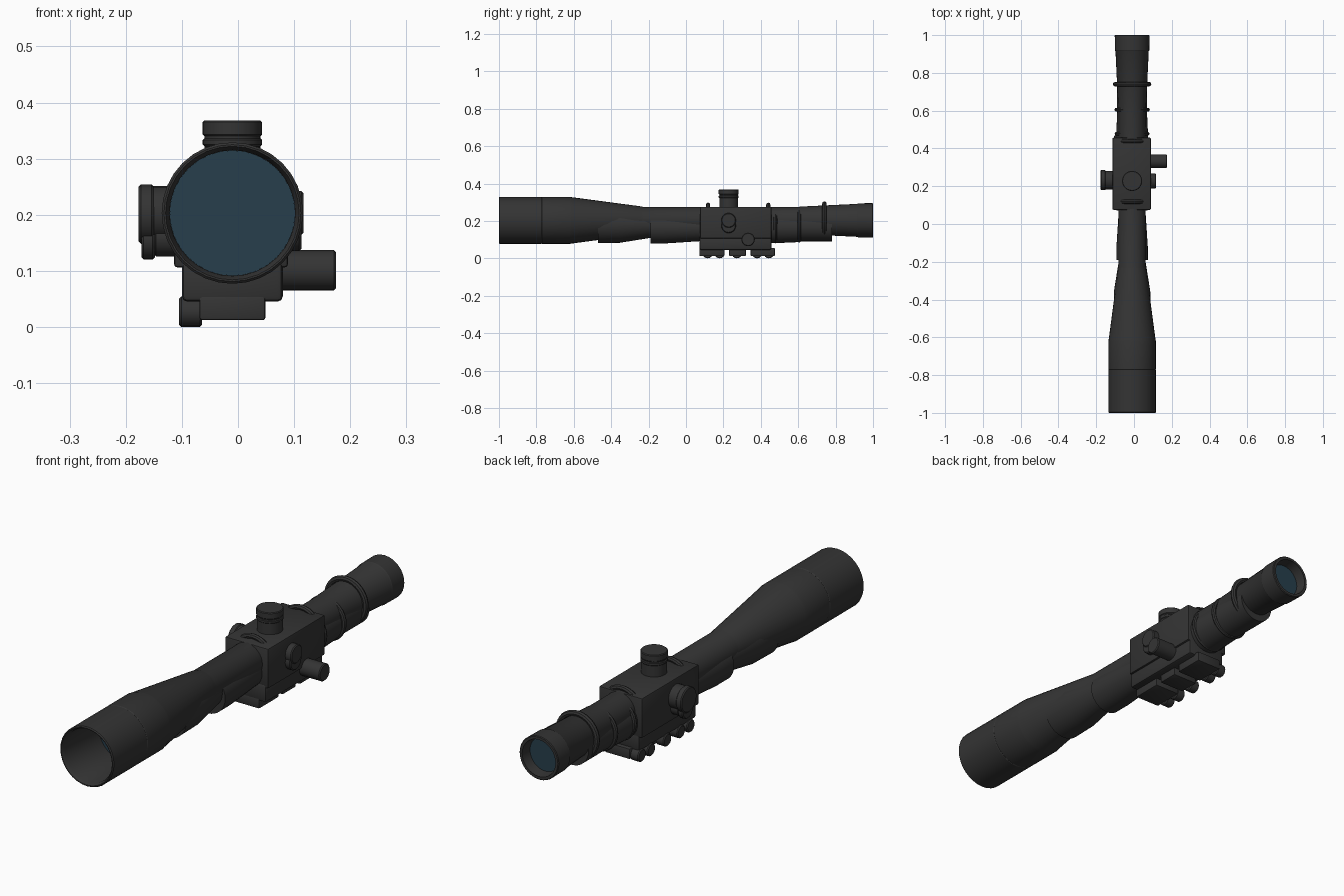
import bpy, bmesh, math
from mathutils import Matrix, Vector

if "Cube" in bpy.data.objects:
    bpy.data.objects.remove(bpy.data.objects["Cube"])

CX, CZ = -0.01, 0.203   # optical axis


def material(name, rgb):
    m = bpy.data.materials.new(name)
    m.diffuse_color = (*rgb, 1)
    m.use_nodes = True
    m.node_tree.nodes["Principled BSDF"].inputs["Base Color"].default_value = m.diffuse_color
    return m


BLACK = material("matte black", (0.034, 0.034, 0.034))
GLASS = material("blue glass", (0.020, 0.049, 0.072))


def finish(bm, name, mat, angle=30):
    bmesh.ops.recalc_face_normals(bm, faces=bm.faces)
    me = bpy.data.meshes.new(name)
    bm.to_mesh(me)
    bm.free()
    ob = bpy.data.objects.new(name, me)
    bpy.context.collection.objects.link(ob)
    me.materials.append(mat)
    bpy.ops.object.select_all(action='DESELECT')
    bpy.context.view_layer.objects.active = ob
    ob.select_set(True)
    bpy.ops.object.shade_smooth_by_angle(angle=math.radians(angle))
    return ob


def lathe(name, profile, axis, origin, mat=BLACK, n=32, closed=False):
    """Revolve (distance along axis, radius) points; ends are capped unless closed."""
    rot = Vector((0, 0, 1)).rotation_difference(Vector(axis)).to_matrix()
    bm = bmesh.new()
    rings = []
    for d, r in profile:
        rings.append([bm.verts.new(rot @ Vector((r * math.cos(2 * math.pi * i / n),
                      r * math.sin(2 * math.pi * i / n), d)) + Vector(origin)) for i in range(n)])
    pairs = list(zip(rings, rings[1:]))
    if closed:
        pairs.append((rings[-1], rings[0]))
    else:
        bm.faces.new(rings[0])
        bm.faces.new(rings[-1])
    for a, b in pairs:
        for i in range(n):
            j = (i + 1) % n
            bm.faces.new((a[i], a[j], b[j], b[i]))
    return finish(bm, name, mat)


def box(name, lo, hi, bevel):
    lo, hi = Vector(lo), Vector(hi)
    bm = bmesh.new()
    bmesh.ops.create_cube(bm, size=1, matrix=Matrix.Translation((lo + hi) / 2)
                          @ Matrix.Diagonal((*(hi - lo), 1)))
    bmesh.ops.bevel(bm, geom=bm.edges[:], offset=bevel, segments=2, profile=0.5, affect='EDGES')
    return finish(bm, name, BLACK)


def along_y(name, profile, z=CZ, mat=BLACK, closed=False):
    return lathe(name, profile, (0, 1, 0), (CX, 0, z), mat, closed=closed)


def knob(name, start, end, r, axis, origin, n=24):
    c = 0.004
    return lathe(name, [(start, r - c), (start + c, r), (end - c, r), (end, r - c)], axis, origin, n=n)


def ring(name, y, major, minor, z=CZ):
    pts = [(y + minor * math.sin(a * math.pi / 4), major + minor * math.cos(a * math.pi / 4))
           for a in range(8)]
    return along_y(name, pts, z, closed=True)


# Main tube with recessed sockets at both ends
along_y("main_tube", [
    (-0.75, 0.112), (-0.985, 0.112), (-1.0, 0.119), (-1.0, 0.122), (-0.996, 0.126),
    (-0.774, 0.126), (-0.771, 0.124), (-0.768, 0.126),
    (-0.62, 0.126), (-0.612, 0.124), (-0.235, 0.074), (-0.23, 0.072),
    (0.60, 0.072), (0.62, 0.074), (0.915, 0.088), (0.92, 0.091),
    (0.997, 0.092), (1.0, 0.089), (1.0, 0.078), (0.95, 0.072)])
along_y("front_lens", [(-0.757, 0.1118), (-0.749, 0.1118)], mat=GLASS)
along_y("rear_lens", [(0.949, 0.0715), (0.957, 0.0715)], mat=GLASS)

# Lower sleeves sitting slightly below the axis
along_y("front_sleeve", [(-0.47, 0.098), (-0.355, 0.096), (-0.18, 0.068)], 0.179)
along_y("middle_sleeve", [(-0.19, 0.083), (-0.12, 0.083), (0.08, 0.070)], 0.162)
along_y("rear_sleeve", [(0.44, 0.084), (0.50, 0.083), (0.61, 0.078)], 0.165)
along_y("eyepiece_sleeve", [(0.60, 0.080), (0.78, 0.080)], 0.171)

# Raised rings
ring("eyepiece_ring", 0.740, 0.090, 0.012)
ring("zoom_ring", 0.605, 0.084, 0.010, 0.178)
ring("collar_ring", 0.478, 0.082, 0.010, 0.172)
for y in (0.118, 0.440):
    ring("clamp_ring", y, 0.084, 0.011)

# Housing and mount
box("housing", (-0.114, 0.075, 0.106), (0.089, 0.457, 0.275), 0.006)
box("mount_base", (-0.100, 0.072, 0.045), (0.080, 0.457, 0.120), 0.010)
for y0, y1 in ((0.072, 0.205), (0.230, 0.320), (0.345, 0.475)):
    box("rail_clamp", (-0.069, y0, 0.012), (0.049, y1, 0.056), 0.005)
for y in (0.116, 0.180, 0.272, 0.380, 0.443):
    knob("clamp_nut", -0.105, -0.064, 0.027, (1, 0, 0), (0, y, 0.027), 16)

# Top turret with stepped grip
lathe("top_turret", [
    (0.25, 0.050), (0.322, 0.050), (0.325, 0.053), (0.333, 0.053), (0.336, 0.050),
    (0.340, 0.050), (0.343, 0.053), (0.365, 0.053), (0.368, 0.050)],
    (0, 0, 1), (CX, 0.228, 0), n=32)

# Side knobs
knob("left_dial_neck", -0.155, -0.10, 0.049, (1, 0, 0), (0, 0.232, 0.202))
knob("left_dial", -0.177, -0.150, 0.053, (1, 0, 0), (0, 0.232, 0.201))
knob("left_lower_neck", -0.150, -0.10, 0.034, (1, 0, 0), (0, 0.232, 0.160))
knob("left_lower_dial", -0.172, -0.148, 0.036, (1, 0, 0), (0, 0.232, 0.156))
knob("right_upper_cap", 0.07, 0.117, 0.039, (1, 0, 0), (0, 0.228, 0.203))
knob("right_lower_cap", 0.07, 0.113, 0.039, (1, 0, 0), (0, 0.228, 0.174))
knob("right_knob", 0.06, 0.175, 0.036, (1, 0, 0), (0, 0.332, 0.101))
